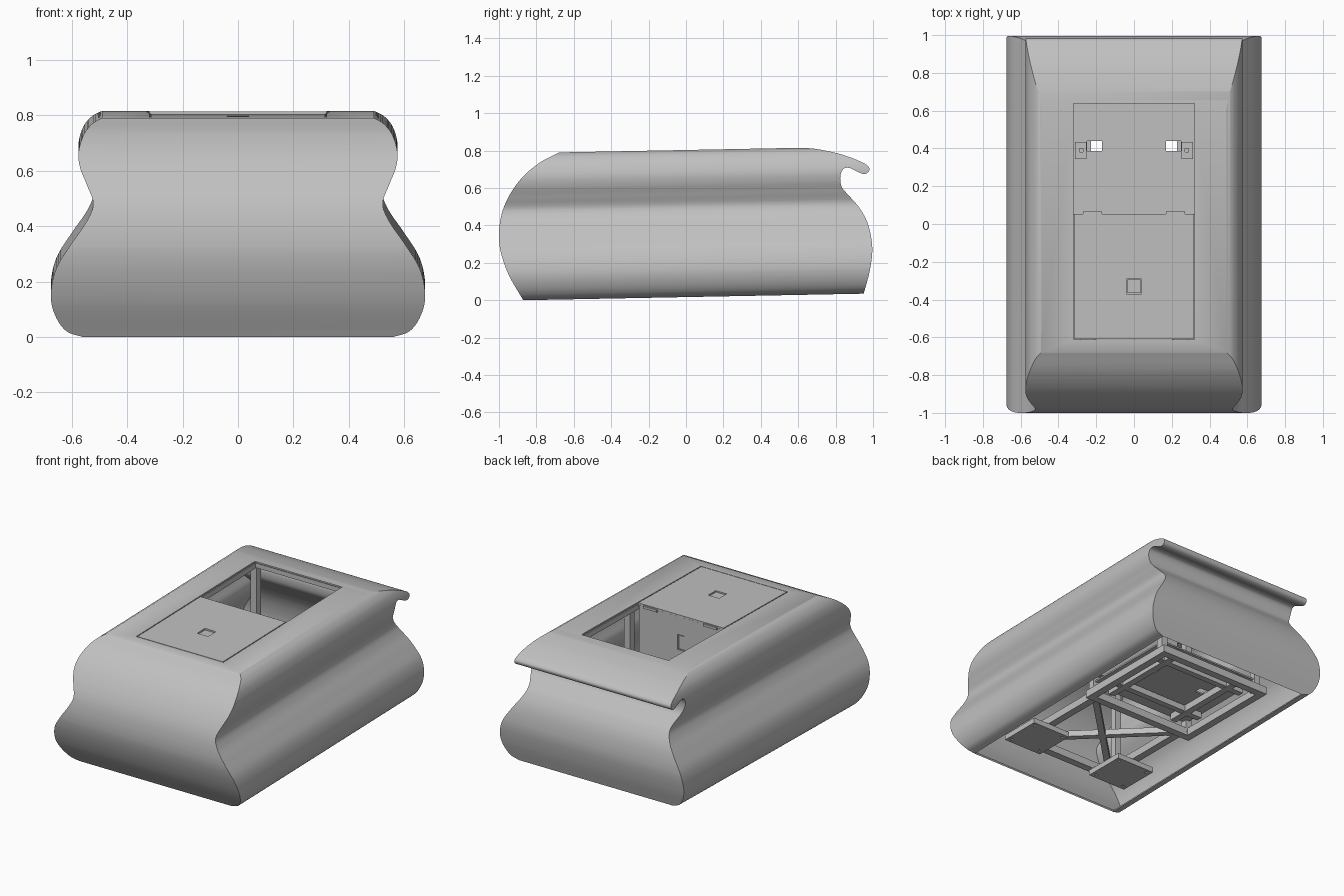
import bpy, bmesh
from math import atan2, hypot
from mathutils import Vector

cube = bpy.data.objects.get("Cube")
if cube:
    bpy.data.objects.remove(cube, do_unlink=True)

grey = bpy.data.materials.new("satin grey")
grey.use_nodes = True
grey.diffuse_color = (0.53, 0.53, 0.53, 1)
grey.node_tree.nodes["Principled BSDF"].inputs["Base Color"].default_value = (0.53, 0.53, 0.53, 1)

TILT = 0.019  # rise of the body per unit of length


def add_object(name, bm):
    bmesh.ops.recalc_face_normals(bm, faces=bm.faces)
    mesh = bpy.data.meshes.new(name)
    bm.to_mesh(mesh)
    bm.free()
    mesh.materials.append(grey)
    obj = bpy.data.objects.new(name, mesh)
    bpy.context.collection.objects.link(obj)
    return obj


def box(name, centre, size, turn=0):
    bm = bmesh.new()
    bmesh.ops.create_cube(bm, size=1)
    bmesh.ops.scale(bm, vec=size, verts=bm.verts)
    obj = add_object(name, bm)
    obj.location = centre
    obj.rotation_euler.z = turn
    return obj


def bar(name, start, end, width=0.05):
    """Horizontal beam between two points."""
    a, b = Vector(start), Vector(end)
    d = b - a
    return box(name, (a + b) / 2, (hypot(d.x, d.y), width, width), atan2(d.y, d.x))


def smooth_path(points, steps=6):
    """Catmull-Rom curve through the points."""
    pts = [Vector(p) for p in points]
    pts = [2 * pts[0] - pts[1]] + pts + [2 * pts[-1] - pts[-2]]
    out = []
    for p, a, b, n in zip(pts, pts[1:], pts[2:], pts[3:]):
        for i in range(steps):
            t = i / steps
            out.append(0.5 * (2 * a + (b - p) * t + (2 * p - 5 * a + 4 * b - n) * t ** 2
                              + (3 * a - p - 3 * b + n) * t ** 3))
    return out + [pts[-2]]


def prism(name, outline, place, reach):
    """Solid between two copies of an outline."""
    bm = bmesh.new()
    ends = [[bm.verts.new(place(p, s * reach)) for p in outline] for s in (-1, 1)]
    for ring in ends:
        bm.faces.new(ring)
    for i in range(len(outline)):
        bm.faces.new((ends[0][i - 1], ends[0][i], ends[1][i], ends[1][i - 1]))
    return add_object(name, bm)


def boolean(obj, tool, operation):
    mod = obj.modifiers.new(operation.lower(), 'BOOLEAN')
    mod.object, mod.operation, mod.solver = tool, operation, 'EXACT'
    tool.hide_render = True
    tool.hide_set(True)
    tool.display_type = 'WIRE'


def bake(obj):
    bpy.context.view_layer.update()
    graph = bpy.context.evaluated_depsgraph_get()
    mesh = bpy.data.meshes.new_from_object(obj.evaluated_get(graph))
    obj.modifiers.clear()
    obj.data = mesh


def cut(obj, *tools):
    for tool in tools:
        boolean(obj, tool, 'DIFFERENCE')
    bake(obj)
    for tool in tools:
        bpy.data.objects.remove(tool, do_unlink=True)


# Body shell: waisted cross-section trimmed by the side outline
flank = smooth_path([(0.56, 0), (0.62, 0.022), (0.66, 0.08), (0.675, 0.155), (0.655, 0.25),
                     (0.6, 0.34), (0.545, 0.42), (0.522, 0.483), (0.545, 0.55), (0.569, 0.61),
                     (0.575, 0.665), (0.558, 0.725), (0.527, 0.765), (0.49, 0.787)])
half = [Vector((0.56, -0.08))] + flank + [Vector((0.49, 0.9))]
section = half + [Vector((-p.x, p.y)) for p in reversed(half)]
body = prism("body_shell", section,
             lambda p, y: (p.x, y, p.y + TILT * (y + 0.87)), 1.2)

nose = smooth_path([(-0.87, 0), (-0.95, 0.14), (-0.995, 0.28), (-0.997, 0.4), (-0.965, 0.52),
                    (-0.89, 0.64), (-0.79, 0.73), (-0.68, 0.79)])
tail = smooth_path([(0.61, 0.815), (0.7, 0.808), (0.83, 0.78), (0.94, 0.738), (0.978, 0.71),
                    (0.975, 0.685), (0.95, 0.675), (0.91, 0.69), (0.87, 0.708), (0.84, 0.7),
                    (0.825, 0.66), (0.833, 0.605), (0.87, 0.56), (0.93, 0.49), (0.975, 0.4),
                    (0.996, 0.28), (0.983, 0.16), (0.95, 0.035)])
trim = prism("side_trim", nose + tail, lambda p, x: (x, p.x, p.y), 0.9)
boolean(body, trim, 'INTERSECT')
bake(body)
bpy.data.objects.remove(trim, do_unlink=True)

# Open the underside and give the shell its thickness
bm = bmesh.new()
bm.from_mesh(body.data)
bmesh.ops.remove_doubles(bm, verts=bm.verts, dist=0.0005)
under = [f for f in bm.faces if f.normal.z < -0.99 and f.calc_center_median().z < 0.05]
bmesh.ops.delete(bm, geom=under, context='FACES')
bm.to_mesh(body.data)
bm.free()
solid = body.modifiers.new("thickness", 'SOLIDIFY')
solid.thickness, solid.offset = 0.01, -1
bake(body)
cut(body, box("hatch_cutter", (0, 0.013, 0.8), (0.64, 1.25, 0.14)))

bpy.ops.object.select_all(action='DESELECT')
body.select_set(True)
bpy.context.view_layer.objects.active = body
bpy.ops.object.shade_smooth_by_angle(angle=0.5)


def top_z(y):
    return 0.803 + TILT * y


# Closed front hatch with a recessed latch
lid = box("front_hatch", (0, -0.277, top_z(-0.277) - 0.006), (0.628, 0.662, 0.012))
lid.rotation_euler.x = TILT
cut(lid, box("latch_cutter", (0, -0.33, 0.8), (0.08, 0.08, 0.2)))
box("hatch_latch", (0, -0.33, 0.784), (0.07, 0.07, 0.012))
box("latch_tray", (0, -0.33, 0.775), (0.1, 0.1, 0.008))

# Rear hatch hanging open on its hinges
hung = box("rear_hatch", (0, 0.045, 0.52), (0.62, 0.012, 0.54))
cut(hung, box("slot_cutter", (0, 0.045, 0.62), (0.05, 0.1, 0.1)))
box("rear_hatch_latch", (0, 0.04, 0.62), (0.04, 0.012, 0.09))
for side in (-1, 1):
    box("hinge", (side * 0.22, 0.058, 0.79), (0.1, 0.014, 0.016))

# Rim below the hatch opening
for side in (-1, 1):
    box("rim_side", (side * 0.345, 0.013, 0.765), (0.035, 1.3, 0.035)).rotation_euler.x = TILT
for y in (-0.635, 0.665):
    box("rim_end", (0, y, top_z(y) - 0.035), (0.7, 0.03, 0.03))

# Compartment floor with two slots and bracket plates
floor = box("compartment_floor", (0, 0.39, 0.165), (0.76, 0.68, 0.01))
cut(floor, *[box("slot_cutter", (s * 0.21, 0.413, 0.165), (0.08, 0.052, 0.1)) for s in (-1, 1)])
for side in (-1, 1):
    bracket = box("floor_bracket", (side * 0.282, 0.39, 0.18), (0.06, 0.09, 0.02))
    cut(bracket, box("bolt_cutter", (side * 0.28, 0.39, 0.2), (0.018, 0.018, 0.04)))

# Lower rear frame and the cross rails under the floor
for side in (-1, 1):
    x = side * 0.39
    bar("rear_frame_side", (x, 0.03, 0.08), (x, 0.785, 0.08))
    bar("floor_rail", (side * 0.25, 0.08, 0.135), (side * 0.25, 0.72, 0.135), 0.045)
for y in (0.055, 0.76):
    bar("rear_frame_end", (-0.39, y, 0.08), (0.39, y, 0.08))
for y in (0.2, 0.6):
    bar("floor_cross_rail", (-0.36, y, 0.135), (0.36, y, 0.135), 0.04)

# Front frame with crossed braces
for side in (-1, 1):
    x = side * 0.34
    bar("front_frame_side", (x, -0.68, 0.1), (x, 0.05, 0.1))
    bar("front_brace", (-x, -0.64, 0.1), (x, 0.03, 0.1), 0.04)
bar("front_frame_end", (-0.36, -0.66, 0.1), (0.36, -0.66, 0.1))

# Posts, and foot plates with raised flanges
for side in (-1, 1):
    for y in (-0.62, 0.06, 0.72):
        box("frame_post", (side * 0.375, y, 0.42), (0.045, 0.045, 0.68))
    x = side * 0.34
    plate = box("foot_plate", (x, -0.53, 0.045), (0.28, 0.28, 0.01))
    cut(plate, *[box("bolt_cutter", (x + dx, -0.53 + dy, 0.045), (0.018, 0.018, 0.1))
                 for dx in (-0.11, 0.11) for dy in (-0.11, 0.11)])
    for s in (-1, 1):
        box("foot_flange", (x + s * 0.136, -0.53, 0.06), (0.008, 0.28, 0.03))
        box("foot_flange_end", (x, -0.53 + s * 0.136, 0.06), (0.28, 0.008, 0.03))
